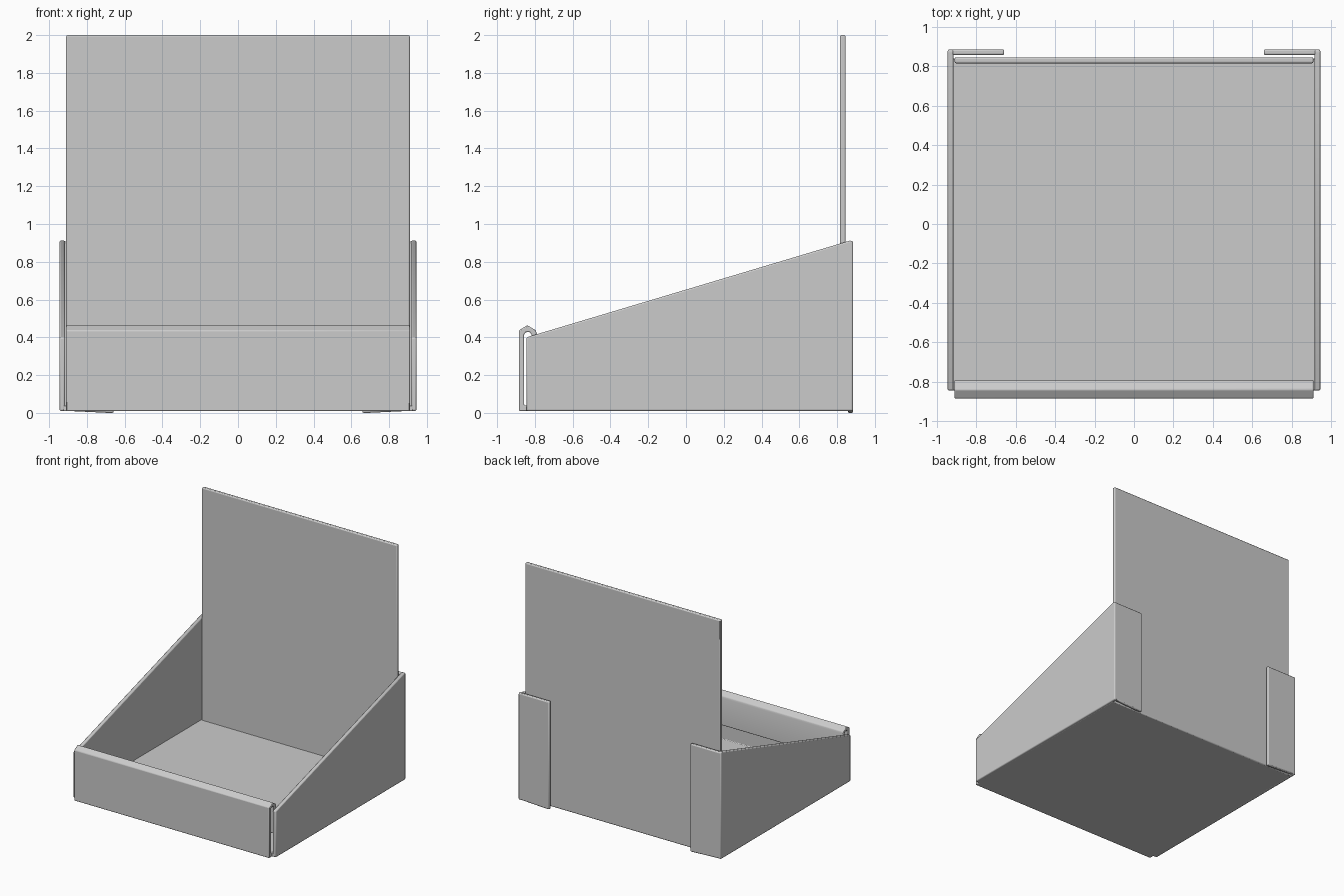
import bpy, bmesh
from mathutils import Vector

if "Cube" in bpy.data.objects:
    bpy.data.objects.remove(bpy.data.objects["Cube"])


def sheet(name, profile, place, depth, bevel=0.008):
    """Extrude a flat profile along a direction and round its edges."""
    bm = bmesh.new()
    face = bm.faces.new([bm.verts.new(place(a, b)) for a, b in profile])
    out = bmesh.ops.extrude_face_region(bm, geom=[face])
    verts = [g for g in out["geom"] if isinstance(g, bmesh.types.BMVert)]
    bmesh.ops.translate(bm, verts=verts, vec=Vector(depth))
    bmesh.ops.recalc_face_normals(bm, faces=bm.faces)
    mesh = bpy.data.meshes.new(name)
    bm.to_mesh(mesh)
    bm.free()
    ob = bpy.data.objects.new(name, mesh)
    bpy.context.collection.objects.link(ob)
    mod = ob.modifiers.new("soft_edges", "BEVEL")
    mod.width, mod.segments = bevel, 2
    mod.limit_method, mod.angle_limit = "ANGLE", 0.7
    bpy.context.view_layer.objects.active = ob
    ob.select_set(True)
    bpy.ops.object.shade_smooth_by_angle(angle=0.6)
    ob.select_set(False)
    return ob


def rect(a0, a1, b0, b1):
    return [(a0, b0), (a1, b0), (a1, b1), (a0, b1)]


# Floor
sheet("floor", rect(-0.925, 0.925, -0.845, 0.84), lambda x, y: (x, y, 0.01), (0, 0, 0.03), 0.004)

# Tall back panel
sheet("back_panel", rect(-0.91, 0.91, 0.01, 2.0), lambda x, z: (x, 0.815, z), (0, 0.03, 0))

# Front lip folded over and down on the inside
lip = [(-0.885, 0.01), (-0.885, 0.437), (-0.84, 0.464), (-0.795, 0.437), (-0.79, 0.42),
       (-0.79, 0.19), (-0.818, 0.19), (-0.818, 0.415), (-0.828, 0.428), (-0.847, 0.428),
       (-0.857, 0.415), (-0.857, 0.04), (-0.82, 0.04), (-0.82, 0.01)]
sheet("front_lip", lip, lambda y, z: (-0.91, y, z), (1.82, 0, 0), 0.006)

# Sloped sides, each with a tab wrapped behind the back panel
for label, s in (("left", -1), ("right", 1)):
    side = [(-0.845, 0.01), (0.885, 0.01), (0.885, 0.908), (0.868, 0.912), (-0.845, 0.4)]
    sheet(label + "_side", side, lambda y, z: (s * 0.915, y, z), (s * 0.03, 0, 0))
    tab = [(0.658, 0.0), (0.685, 0.0), (0.935, 0.012), (0.935, 0.908), (0.658, 0.908)]
    sheet(label + "_back_tab", tab, lambda x, z: (s * x, 0.857, z), (0, 0.028, 0))
